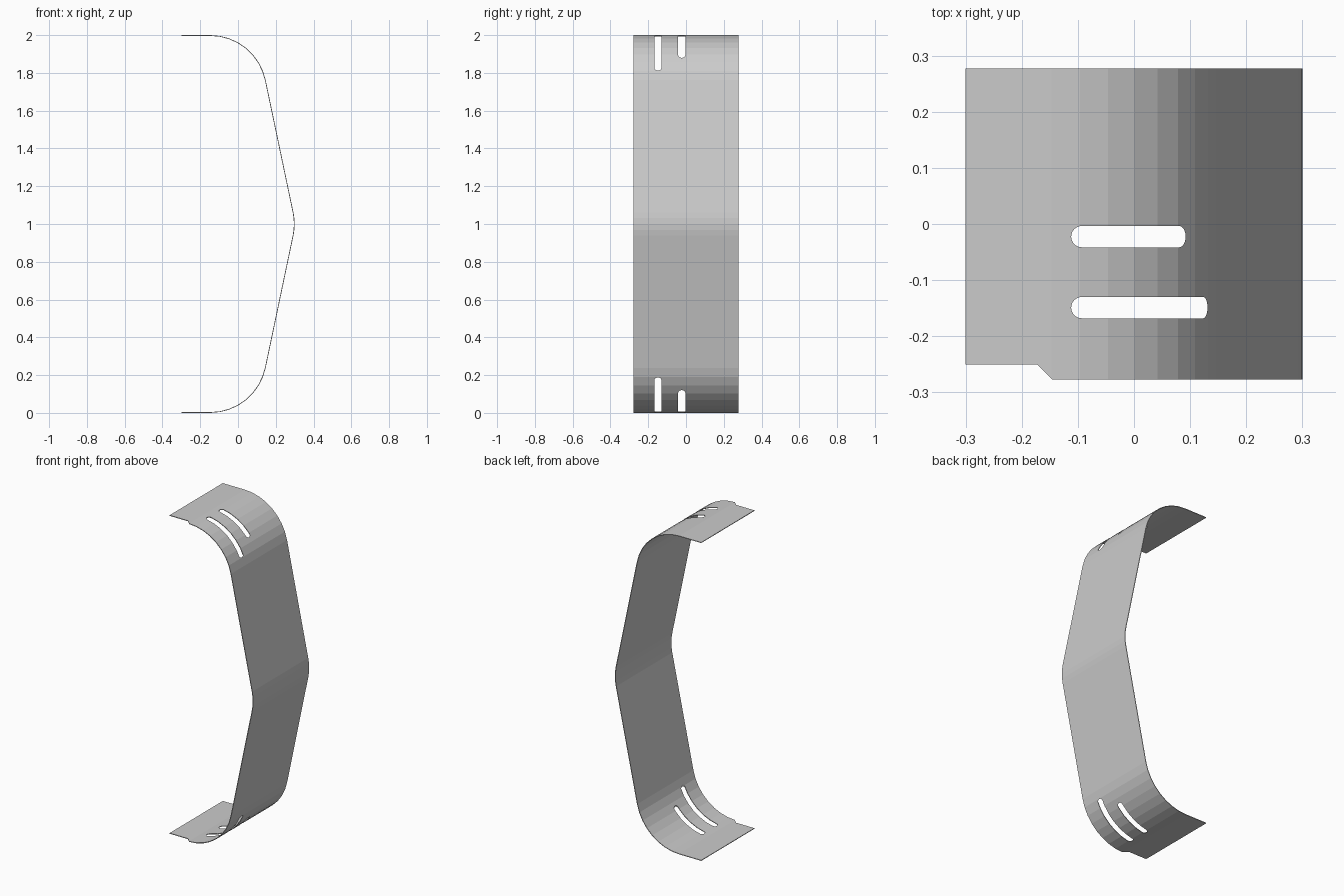
import bpy, bmesh, math

if "Cube" in bpy.data.objects:
    bpy.data.objects.remove(bpy.data.objects["Cube"])

W = 0.2775            # half width of the band
T = 0.004             # sheet thickness
A = math.radians(11.86)


def make_object(name, bm):
    mesh = bpy.data.meshes.new(name)
    bm.to_mesh(mesh)
    bm.free()
    obj = bpy.data.objects.new(name, mesh)
    bpy.context.collection.objects.link(obj)
    return obj


def prism(bm, outline, z0, z1):
    """Closed vertical prism from a counter-clockwise xy outline."""
    low = [bm.verts.new((x, y, z0)) for x, y in outline]
    top = [bm.verts.new((x, y, z1)) for x, y in outline]
    bm.faces.new(low[::-1])
    bm.faces.new(top)
    n = len(outline)
    for i in range(n):
        j = (i + 1) % n
        bm.faces.new((low[i], low[j], top[j], top[i]))


def slot(x0, x1, y, r, squash):
    """Slot outline; the right end is squashed because it lies on the steep bend."""
    pts = []
    for i in range(13):
        a = -math.pi / 2 + math.pi * i / 12
        pts.append((x1 - r * squash + r * squash * math.cos(a), y + r * math.sin(a)))
    for i in range(13):
        a = math.pi / 2 + math.pi * i / 12
        pts.append((x0 + r + r * math.cos(a), y + r * math.sin(a)))
    return pts


# Upper half profile: flange, rounded shoulder, slanted wall, soft middle bend
R, CX = 0.30, -0.147
half = [(-0.3, 2.0)]
for i in range(9):
    a = (math.pi / 2 - A) * i / 8
    half.append((CX + R * math.sin(a), 2 - R + R * math.cos(a)))
for i in range(2):
    a = A * (1 - i / 2)
    half.append((0.3 - R * (1 - math.cos(a)), 1 + R * math.sin(a)))
profile = half + [(0.3, 1.0)] + [(x, 2 - z) for x, z in reversed(half)]

# Bent band
bm = bmesh.new()
rows = [(bm.verts.new((x, -W, z)), bm.verts.new((x, W, z))) for x, z in profile]
for (a, b), (c, d) in zip(rows, rows[1:]):
    bm.faces.new((a, c, d, b))
band = make_object("bent_band", bm)
solid = band.modifiers.new("thickness", 'SOLIDIFY')
solid.thickness = T
solid.offset = -1
solid.use_even_offset = True

# Cutter: two slots and the chamfered corner notch, through both ends at once
bm = bmesh.new()
prism(bm, slot(-0.112, 0.092, -0.0225, 0.019, 0.6), -0.1, 2.1)
prism(bm, slot(-0.112, 0.131, -0.149, 0.019, 0.4), -0.1, 2.1)
prism(bm, [(-0.4, -0.35), (-0.0725, -0.35), (-0.172, -0.2505), (-0.4, -0.2505)], -0.1, 2.1)
cutter = make_object("slot_cutter", bm)
cutter.hide_render = True
cutter.hide_set(True)

cut = band.modifiers.new("slots", 'BOOLEAN')
cut.operation = 'DIFFERENCE'
cut.solver = 'EXACT'
cut.object = cutter

# Bake the modifiers and drop the cutter
dg = bpy.context.evaluated_depsgraph_get()
mesh = bpy.data.meshes.new_from_object(band.evaluated_get(dg))
band.modifiers.clear()
band.data = mesh
bpy.data.objects.remove(cutter)
